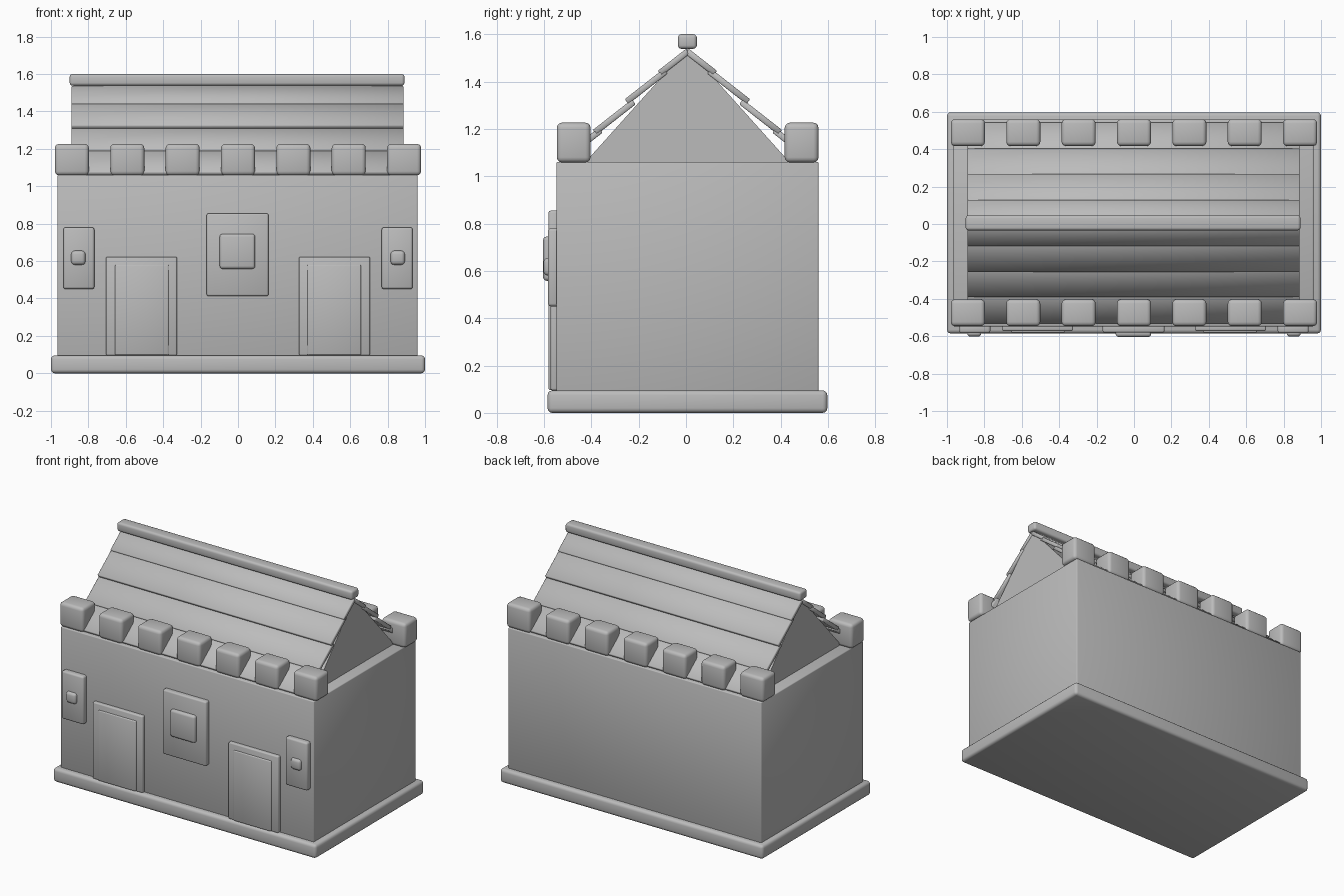
import bpy
import bmesh
import math

cube = bpy.data.objects.get("Cube")
if cube:
    bpy.data.objects.remove(cube, do_unlink=True)

stone = bpy.data.materials.new("grey stone")
stone.use_nodes = True
GREY = (0.5, 0.5, 0.5, 1)
stone.diffuse_color = GREY
stone.node_tree.nodes["Principled BSDF"].inputs["Base Color"].default_value = GREY

MID_Y = 0.006


def finish(name, bm, bevel=0.0, segments=2):
    """Turn a bmesh into an object, with soft edges when bevelled."""
    bmesh.ops.recalc_face_normals(bm, faces=bm.faces)
    for face in bm.faces:
        face.smooth = bevel > 0
    mesh = bpy.data.meshes.new(name)
    bm.to_mesh(mesh)
    bm.free()
    obj = bpy.data.objects.new(name, mesh)
    bpy.context.collection.objects.link(obj)
    mesh.materials.append(stone)
    if bevel:
        mod = obj.modifiers.new("Soft edges", "BEVEL")
        mod.width = bevel
        mod.segments = segments
    return obj


def box(name, x, y, z, bevel=0.01, segments=2):
    """Box from its extents along each axis."""
    bm = bmesh.new()
    bmesh.ops.create_cube(bm, size=1)
    for v in bm.verts:
        v.co = [lo + (c + 0.5) * (hi - lo) for c, (lo, hi) in zip(v.co, (x, y, z))]
    return finish(name, bm, bevel, segments)


def extrude_x(name, profile, x0, x1, bevel=0.0):
    """Solid made by sweeping a (y, z) profile along x."""
    bm = bmesh.new()
    face = bm.faces.new([bm.verts.new((x0, y, z)) for y, z in profile])
    swept = bmesh.ops.extrude_face_region(bm, geom=[face])["geom"]
    for v in swept:
        if isinstance(v, bmesh.types.BMVert):
            v.co.x = x1
    return finish(name, bm, bevel, 1)


# Plinth and main walls
box("base_slab", (-1, 1), (-0.585, 0.597), (0, 0.095), 0.02, 3)
box("walls", (-0.965, 0.96), (-0.548, 0.56), (0.09, 1.06), 0.006, 2)

# Gable block under the roof
extrude_x("gable", [(MID_Y - 0.435, 1.055), (MID_Y + 0.435, 1.055), (MID_Y, 1.54)],
          -0.88, 0.88)

# Overlapping roof planks, each tilted a little flatter than the roof
row_ends = [(0.125, 1.445), (0.265, 1.325), (0.4, 1.195), (0.54, 1.075)]
tilt = math.radians(38)
thick = 0.026
for side, label in ((-1, "front"), (1, "back")):
    for i, (end_y, end_z) in enumerate(row_ends):
        length = 0.15 if i == 0 else 0.21
        top_y = end_y - length * math.cos(tilt)
        top_z = end_z + length * math.sin(tilt)
        dy, dz = thick * math.sin(tilt), thick * math.cos(tilt)
        profile = [(end_y, end_z), (top_y, top_z),
                   (top_y - dy, top_z - dz), (end_y - dy, end_z - dz)]
        extrude_x(f"{label}_roof_plank_{i + 1}",
                  [(MID_Y + side * y, z) for y, z in profile], -0.89, 0.885, 0.004)

# Ridge beam
box("ridge_beam", (-0.9, 0.89), (-0.034, 0.046), (1.538, 1.6), 0.015, 3)

# Battlement blocks along the front and back
for label, y in (("front", (-0.546, -0.403)), ("back", (0.417, 0.56))):
    for i in range(7):
        cx = (i - 3) * 0.296
        box(f"{label}_battlement_{i + 1}", (cx - 0.091, cx + 0.091), y,
            (1.058, 1.226), 0.022, 3)

# Doors and wall lamps, one of each per side
for side, label in ((1, "left"), (-1, "right")):
    def around(centre, half):
        return (side * centre - half, side * centre + half)
    box(f"{label}_door_frame", around(0.516, 0.19), (-0.572, -0.53), (0.095, 0.622), 0.008)
    box(f"{label}_door_panel", around(0.514, 0.143), (-0.581, -0.54), (0.097, 0.58), 0.006)
    box(f"{label}_lamp_plate", around(0.851, 0.083), (-0.584, -0.53), (0.45, 0.78), 0.012)
    box(f"{label}_lamp_knob", around(0.854, 0.038), (-0.602, -0.54), (0.58, 0.655), 0.018, 3)

# Window between the doors
box("window_frame", (-0.168, 0.163), (-0.581, -0.53), (0.412, 0.855), 0.01)
box("window_pane", (-0.098, 0.092), (-0.604, -0.54), (0.558, 0.745), 0.016, 3)
